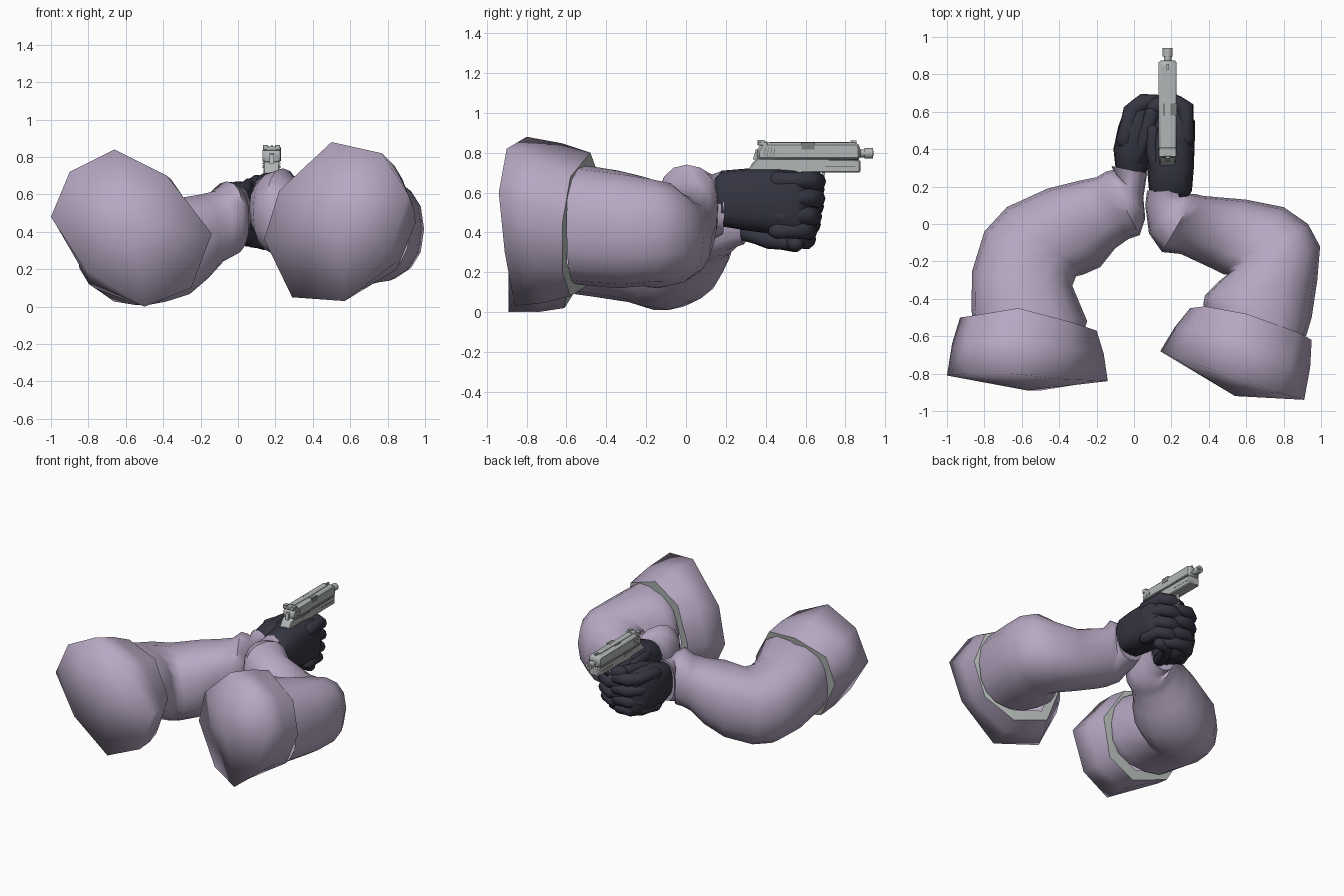
import bpy, bmesh, math
from mathutils import Vector

if "Cube" in bpy.data.objects:
    bpy.data.objects.remove(bpy.data.objects["Cube"])


def material(name, rgb):
    m = bpy.data.materials.new(name)
    m.diffuse_color = (*rgb, 1)
    m.use_nodes = True
    m.node_tree.nodes["Principled BSDF"].inputs["Base Color"].default_value = m.diffuse_color
    return m


MAUVE = material("mauve cloth", (0.47, 0.39, 0.54))
LINING = material("pale grey lining", (0.47, 0.51, 0.49))
GLOVE = material("dark glove", (0.036, 0.036, 0.055))
STEEL = material("grey steel", (0.45, 0.47, 0.47))
DARK = material("dark steel", (0.2, 0.21, 0.21))


def finish(name, bm, mat, angle=45):
    bmesh.ops.recalc_face_normals(bm, faces=bm.faces)
    me = bpy.data.meshes.new(name)
    bm.to_mesh(me)
    bm.free()
    me.materials.append(mat)
    ob = bpy.data.objects.new(name, me)
    bpy.context.collection.objects.link(ob)
    bpy.ops.object.select_all(action='DESELECT')
    ob.select_set(True)
    bpy.context.view_layer.objects.active = ob
    bpy.ops.object.shade_smooth_by_angle(angle=math.radians(angle))
    return ob


def skin(bm, rings):
    """Bridge consecutive rings of points."""
    vs = [[bm.verts.new(p) for p in r] for r in rings]
    for a, b in zip(vs, vs[1:]):
        n = len(a)
        for i in range(n):
            bm.faces.new((a[i], a[(i + 1) % n], b[(i + 1) % n], b[i]))
    return vs


def loft(name, sections, mat, sides=16, power=0.85, angle=60, start_cap=True):
    """Each section: inner xy, outer xy, bottom z, top z, optional outward rise."""
    def sp(v):
        return math.copysign(abs(v) ** power, v) if abs(v) > 1e-6 else 0
    rings = []
    for ix, iy, ox, oy, lo, hi, *rise in sections:
        ring = []
        for k in range(sides):
            a = 2 * math.pi * k / sides
            c, s = sp(math.cos(a)), sp(math.sin(a))
            ring.append(((ix + ox) / 2 + c * (ox - ix) / 2, (iy + oy) / 2 + c * (oy - iy) / 2,
                         (lo + hi) / 2 + s * (hi - lo) / 2 + c * sum(rise)))
        rings.append(ring)
    bm = bmesh.new()
    vs = skin(bm, rings)
    if start_cap:
        bm.faces.new(vs[0])
    bm.faces.new(vs[-1])
    return finish(name, bm, mat, angle)


def sleeve(side, back, rim, peak):
    """Coarse, smooth-shaded upper sleeve with a domed end, plus a pale lip at its rim."""
    mid = sum((Vector(p) for p in rim), Vector()) / len(rim)
    swell = [Vector(b).lerp(Vector(r), 0.55) + (Vector(r) - mid) * 0.03 for b, r in zip(back, rim)]
    bm = bmesh.new()
    vs = skin(bm, [back, swell, rim])
    top = bm.verts.new(peak)
    for i in range(len(back)):
        bm.faces.new((vs[0][i], vs[0][(i + 1) % len(back)], top))
    finish(f"{side}_upper_sleeve", bm, MAUVE, 180)
    bm = bmesh.new()
    skin(bm, [rim, [mid + (Vector(p) - mid) * 0.8 + Vector((0, 0.005, 0)) for p in rim]])
    finish(f"{side}_sleeve_lip", bm, LINING, 40)


def finger(name, pts, r):
    """Rounded tube with swollen knuckles at its path points."""
    path = []
    for a, b in zip(pts, pts[1:]):
        path += [(Vector(a), 1.0), (Vector(a).lerp(Vector(b), 0.5), 0.93)]
    path.append((Vector(pts[-1]), 0.95))
    d0 = (path[0][0] - path[1][0]).normalized()
    d1 = (path[-1][0] - path[-2][0]).normalized()
    path = [(path[0][0] + d0 * r * 0.8, 0.5)] + path
    path += [(path[-1][0] + d1 * r * 0.55, 0.75), (path[-1][0] + d1 * r * 0.85, 0.35)]
    rings = []
    for i, (p, s) in enumerate(path):
        t = (path[min(i + 1, len(path) - 1)][0] - path[max(i - 1, 0)][0]).normalized()
        u = t.cross(Vector((0, 0, 1))).normalized()
        w = u.cross(t)
        rings.append([p + (u * math.cos(a) + w * math.sin(a)) * r * s
                      for a in (2 * math.pi * k / 10 for k in range(10))])
    bm = bmesh.new()
    vs = skin(bm, rings)
    bm.faces.new(vs[0])
    bm.faces.new(vs[-1])
    return finish(name, bm, GLOVE, 60)


def plate(name, outline, x, width, mat, bevel=0.0):
    """Extrude a yz outline across x, centred on x."""
    bm = bmesh.new()
    vs = skin(bm, [[(x + s * width / 2, y, z) for y, z in outline] for s in (-1, 1)])
    bm.faces.new(vs[0])
    bm.faces.new(vs[1])
    ob = finish(name, bm, mat, 30)
    if bevel:
        mod = ob.modifiers.new("soft edges", 'BEVEL')
        mod.width = bevel
        mod.segments = 1
    return ob


def block(name, x, w, y0, y1, z0, z1, mat, bevel=0.0):
    return plate(name, [(y0, z0), (y1, z0), (y1, z1), (y0, z1)], x, w, mat, bevel)


def barrel(name, y0, y1, z, r, mat):
    bpy.ops.mesh.primitive_cylinder_add(vertices=14, radius=r, depth=y1 - y0,
                                        location=(GX, (y0 + y1) / 2, z), rotation=(math.pi / 2, 0, 0))
    ob = bpy.context.object
    ob.name = name
    ob.data.materials.append(mat)
    bpy.ops.object.shade_smooth_by_angle(angle=math.radians(35))


# Upper sleeves
sleeve("left",
       [(-.14, -.84, .39), (-.25, -.85, .1), (-.5, -.89, 0), (-.82, -.84, .2),
        (-1, -.81, .48), (-.9, -.8, .72), (-.66, -.8, .84), (-.38, -.83, .7)],
       [(-.2, -.57, .4), (-.28, -.6, .12), (-.5, -.61, .02), (-.77, -.56, .1),
        (-.93, -.5, .4), (-.86, -.49, .6), (-.62, -.45, .7), (-.35, -.52, .65)],
       (-.57, -.89, .43))
sleeve("right",
       [(.14, -.68, .36), (.29, -.7, .05), (.57, -.86, .03), (.82, -.91, .3),
        (.91, -.94, .6), (.77, -.9, .82), (.5, -.8, .88), (.22, -.72, .62)],
       [(.3, -.45, .4), (.38, -.5, .13), (.62, -.58, .08), (.85, -.62, .2),
        (.95, -.62, .45), (.88, -.58, .68), (.6, -.48, .8), (.38, -.44, .69)],
       (.54, -.92, .45))

# Bent lower sleeves, from the sleeve lip to the wrist
loft("left_lower_sleeve", [
    (-.27, -.58, -.86, -.54, .09, .66), (-.25, -.52, -.87, -.45, .08, .66),
    (-.33, -.33, -.865, -.25, .05, .6), (-.31, -.28, -.8, -.04, .01, .56),
    (-.27, -.27, -.68, .09, .01, .54), (-.18, -.23, -.46, .19, .05, .58),
    (-.1, -.13, -.3, .23, .14, .6), (-.03, -.08, -.2, .25, .23, .62),
    (.03, -.06, -.15, .28, .26, .67), (.06, .03, -.11, .29, .28, .65),
    (.05, .14, -.1, .26, .31, .63), (.07, .27, -.12, .31, .34, .65)], MAUVE, start_cap=False)
loft("right_lower_sleeve", [
    (.42, -.52, .92, -.6, .14, .74), (.37, -.43, .95, -.5, .13, .73),
    (.38, -.38, .98, -.3, .12, .71), (.45, -.31, .995, -.12, .13, .68, .01),
    (.5, -.27, .93, 0, .12, .65, .03), (.48, -.27, .8, .09, .13, .6, .01),
    (.4, -.23, .6, .13, .16, .59), (.25, -.16, .37, .15, .22, .66),
    (.15, -.15, .33, .16, .26, .74), (.08, -.05, .31, .16, .29, .72),
    (.06, .1, .3, .16, .36, .69), (.07, .18, .31, .19, .39, .71)], MAUVE, start_cap=False)

# Gloved palms
loft("left_palm", [(.05, .2, -.08, .24, .4, .6), (.07, .29, -.1, .31, .38, .64),
                   (.1, .4, -.11, .4, .34, .67), (.11, .52, -.085, .52, .32, .67),
                   (.1, .6, -.055, .6, .33, .66), (.08, .65, -.01, .64, .36, .63)], GLOVE, 16, .75)
loft("right_palm", [(.1, .13, .29, .14, .46, .67), (.08, .18, .31, .18, .43, .71),
                    (.07, .3, .32, .3, .41, .72), (.07, .45, .325, .45, .39, .72),
                    (.1, .55, .325, .55, .38, .71), (.13, .62, .29, .61, .4, .68)], GLOVE, 16, .7)

# Fingers wrapped around the grip, stacked from top to bottom
for i, (z, d, r) in enumerate([(.66, .005, .048), (.575, .0, .05), (.485, -.015, .049), (.41, -.035, .045)]):
    finger(f"right_finger_{i + 1}", [(.275, .45, z), (.27, .62 + d, z), (.2, .65 + d, z - .005),
                                     (.11, .62 + d, z - .01)], r)
    finger(f"left_finger_{i + 1}", [(-.05, .44, z - .04), (-.01, .6 + d, z - .04), (.05, .645 + d, z - .045),
                                    (.14, .64 + d, z - .05), (.22, .58 + d, z - .05)], r)
finger("left_little_finger_edge", [(.02, .3, .4), (.08, .42, .36), (.15, .55, .345), (.23, .55, .345)], .045)
finger("left_thumb", [(.01, .34, .61), (.06, .47, .645), (.1, .6, .655)], .042)
finger("right_thumb", [(.13, .26, .66), (.1, .38, .67), (.1, .5, .67)], .036)

# Pistol
GX = .18
plate("pistol_slide", [(.36, .765), (.875, .765), (.875, .83), (.86, .85), (.38, .85), (.355, .81)],
      GX, .096, STEEL, .012)
plate("pistol_frame", [(.31, .71), (.4, .69), (.62, .70), (.875, .7), (.875, .765), (.36, .775), (.335, .75)],
      GX, .086, STEEL, .006)
plate("pistol_grip", [(.37, .71), (.54, .71), (.49, .42), (.35, .42)], GX, .07, STEEL, .01)
plate("pistol_hammer", [(.335, .765), (.37, .765), (.37, .82), (.35, .815)], GX, .025, STEEL)
barrel("pistol_barrel", .86, .905, .797, .02, STEEL)
barrel("pistol_muzzle_cap", .895, .94, .797, .027, STEEL)
barrel("pistol_bore", .938, .941, .797, .014, DARK)
block("trigger_guard_bottom", GX, .03, .54, .68, .612, .624, STEEL)
plate("trigger_guard_front", [(.665, .612), (.685, .625), (.70, .71), (.685, .71)], GX, .03, STEEL)
plate("trigger", [(.57, .64), (.582, .64), (.595, .71), (.575, .71)], GX, .016, STEEL)
block("front_sight", GX, .014, .825, .855, .845, .862, STEEL)
block("slide_top_rib", GX, .03, .42, .82, .849, .854, STEEL)
block("rear_sight_base", GX, .094, .36, .41, .835, .856, STEEL, .004)
block("ejection_port", GX + .012, .076, .58, .645, .815, .852, DARK)
for s, side in ((-1, "left"), (1, "right")):
    block(f"{side}_rear_sight_post", GX + s * .032, .026, .36, .395, .85, .864, STEEL)
    block(f"{side}_slide_seam", GX + s * .0465, .004, .37, .865, .763, .768, DARK)
    block(f"{side}_frame_rail", GX + s * .042, .005, .7, .85, .728, .733, DARK)
    block(f"{side}_slide_catch", GX + s * .044, .008, .47, .56, .742, .754, STEEL)
    for k in range(4):
        yy = .39 + k * .016
        plate(f"{side}_serration_{k + 1}", [(yy, .78), (yy + .004, .78), (yy + .01, .825), (yy + .006, .825)],
              GX + s * .0475, .003, DARK)
